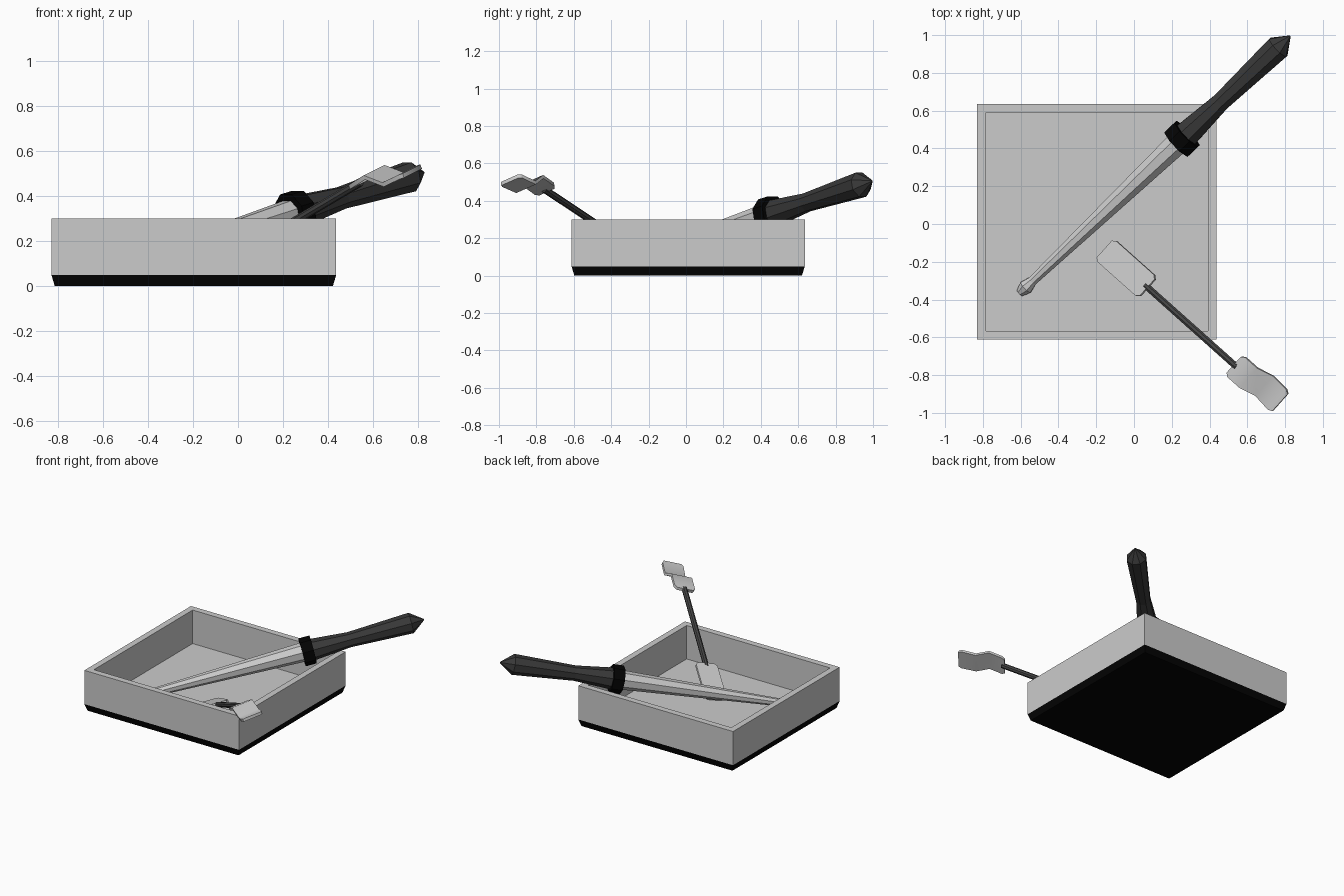
import bpy, bmesh, math
from mathutils import Vector

if "Cube" in bpy.data.objects:
    bpy.data.objects.remove(bpy.data.objects["Cube"])


def material(name, v):
    m = bpy.data.materials.new(name)
    m.diffuse_color = (v, v, v, 1)
    m.use_nodes = True
    m.node_tree.nodes["Principled BSDF"].inputs["Base Color"].default_value = m.diffuse_color
    return m


BLACK = material("black", 0.001)
DARK = material("dark_grey", 0.04)
STEEL = material("mid_grey", 0.06)


def finish(name, bm, mat=None):
    bmesh.ops.recalc_face_normals(bm, faces=bm.faces)
    me = bpy.data.meshes.new(name)
    bm.to_mesh(me)
    bm.free()
    if mat:
        me.materials.append(mat)
    ob = bpy.data.objects.new(name, me)
    bpy.context.collection.objects.link(ob)
    return ob


def skin(name, rings, mat=None):
    """Join equal-sized rings of points into a closed solid with capped ends."""
    bm = bmesh.new()
    vs = [[bm.verts.new(p) for p in r] for r in rings]
    n = len(rings[0])
    for a, b in zip(vs, vs[1:]):
        for i in range(n):
            j = (i + 1) % n
            bm.faces.new((a[i], a[j], b[j], b[i]))
    bm.faces.new(vs[0])
    bm.faces.new(vs[-1])
    return finish(name, bm, mat)


def rod(name, origin, axis, profile, mat=None, sides=8):
    """Faceted turned part: profile is (distance along axis, radius)."""
    axis = axis.normalized()
    u = axis.cross(Vector((0, 0, 1))).normalized()
    v = u.cross(axis)
    rings = []
    for d, r in profile:
        rings.append([origin + axis * d
                      + (u * math.cos(a) + v * math.sin(a)) * r
                      for a in (2 * math.pi * (i + 0.5) / sides for i in range(sides))])
    return skin(name, rings, mat)


def rect(inset, z):
    x0, x1, y0, y1 = -0.83 + inset, 0.437 - inset, -0.612 + inset, 0.635 - inset
    return [Vector(p) for p in ((x0, y0, z), (x1, y0, z), (x1, y1, z), (x0, y1, z))]


# Open tray and its chamfered black base
skin("tray", [rect(0, 0.05), rect(0, 0.30), rect(0.046, 0.30), rect(0.046, 0.052)])
skin("tray_base", [rect(0.015, 0), rect(0, 0.05)], BLACK)

# Large tool leaning over the back right corner of the tray
centre = Vector((0.254, 0.451, 0.328))
axis = Vector((0.725, 0.689, 0.225))
rod("large_tool_shaft", centre, axis,
    [(-1.215, 0.022), (-1.17, 0.041), (-1.12, 0.027), (-0.03, 0.066)])
rod("large_tool_collar", centre, axis, [(-0.038, 0.097), (0.038, 0.097)], BLACK)
rod("large_tool_handle", centre, axis,
    [(0.03, 0.074), (0.29, 0.052), (0.72, 0.071), (0.81, 0.004)], DARK)

# Small double-ended tool leaning over the front right corner
along = Vector((0.746, -0.666, 0))
start = Vector((0.06, -0.325, 0))


def blade(name, stations, roll, thick=0.02):
    """Flat strip: stations are (distance, height, half width, sideways shift)."""
    across = Vector((0.666, 0.746, roll))
    slope = (stations[-1][1] - stations[0][1]) / (stations[-1][0] - stations[0][0])
    up = (along + Vector((0, 0, slope))).cross(across).normalized()
    rings = []
    for s, z, w, shift in stations:
        c = start + along * s + Vector((0.666, 0.746, 0)) * shift + Vector((0, 0, z))
        rings.append([c + across * w * i + up * thick / 2 * j
                      for i, j in ((-1, -1), (1, -1), (1, 1), (-1, 1))])
    return skin(name, rings)


a = start + Vector((0, 0, 0.175))
b = start + along * 0.65 + Vector((0, 0, 0.462))
rod("small_tool_stem", a, b - a, [(0, 0.019), ((b - a).length, 0.019)], STEEL)
blade("small_tool_lower_blade",
      [(-0.287, 0.064, 0.06, 0), (-0.268, 0.071, 0.074, 0),
       (0.0, 0.18, 0.074, 0), (0.018, 0.187, 0.058, 0)], 0.2)
blade("small_tool_wavy_blade",
      [(0.63, 0.456, 0.055, 0), (0.648, 0.464, 0.07, 0), (0.735, 0.506, 0.07, 0),
       (0.825, 0.474, 0.07, 0.024), (0.925, 0.507, 0.072, 0.016),
       (0.946, 0.511, 0.06, 0.014)], 0.33)

# Smooth the gentle wave while keeping the blade edges sharp
wavy = bpy.data.objects["small_tool_wavy_blade"]
bpy.context.view_layer.objects.active = wavy
wavy.select_set(True)
bpy.ops.object.shade_smooth_by_angle(angle=math.radians(60))
